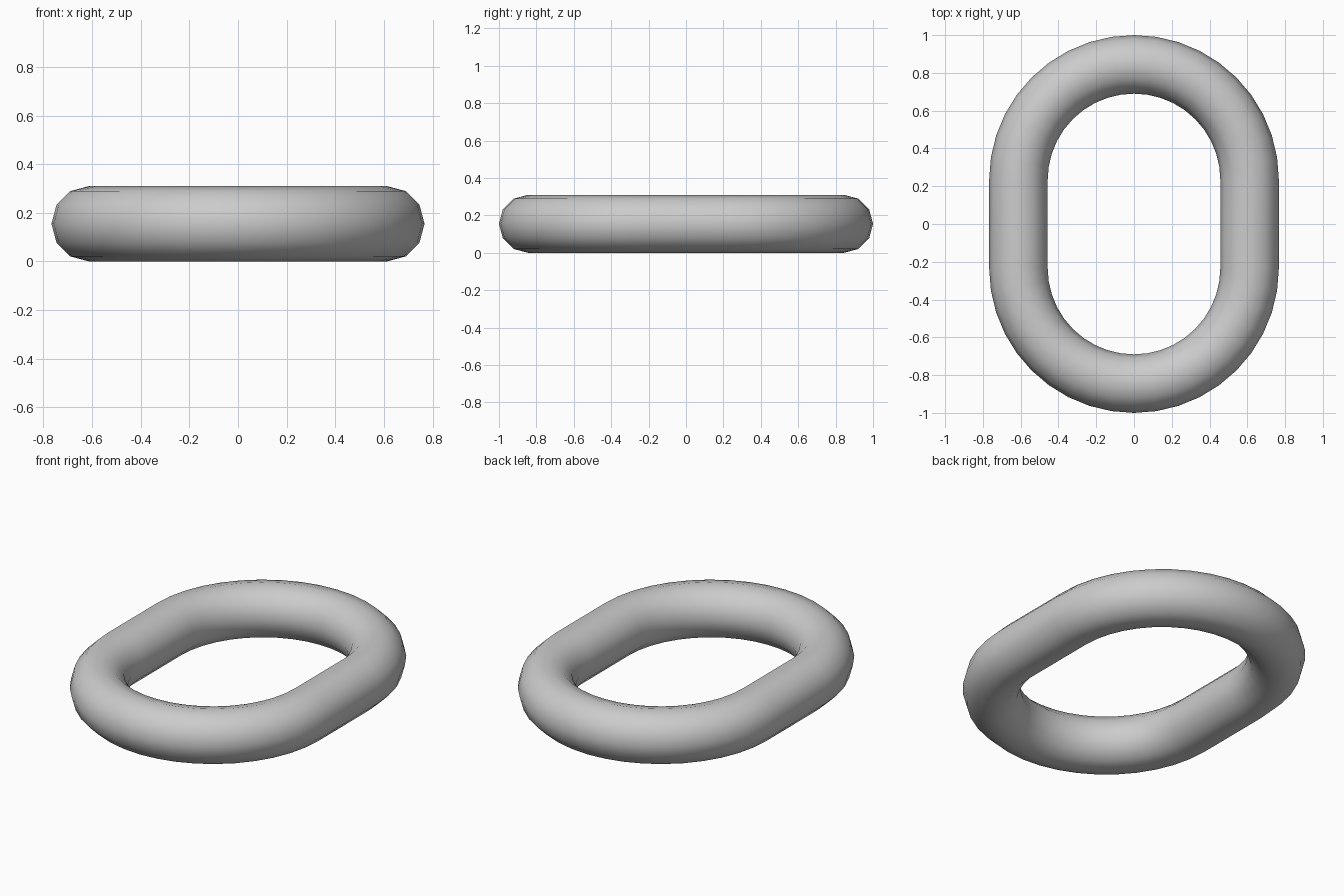
import bpy, bmesh
from math import sin, cos, pi

if "Cube" in bpy.data.objects:
    bpy.data.objects.remove(bpy.data.objects["Cube"])

TUBE = 0.155          # radius of the rod
BEND = 0.612          # centreline radius of the round ends
HALF = 1 - TUBE - BEND  # half length of the straight sides
SIDES, ARC = 12, 20

# Centreline stations: two half circles joined by straight sides
stations = []
for start, cy in ((0, HALF), (pi, -HALF)):
    for i in range(ARC + 1):
        stations.append((start + pi * i / ARC, cy))

# Sweep the round section along the closed path
bm = bmesh.new()
rings = []
for a, cy in stations:
    ring = []
    for k in range(SIDES):
        t = 2 * pi * k / SIDES
        r = BEND + TUBE * cos(t)
        ring.append(bm.verts.new((r * cos(a), cy + r * sin(a), TUBE + TUBE * sin(t))))
    rings.append(ring)
for n, ring in enumerate(rings):
    nxt = rings[(n + 1) % len(rings)]
    for k in range(SIDES):
        j = (k + 1) % SIDES
        bm.faces.new((ring[k], nxt[k], nxt[j], ring[j]))
bmesh.ops.recalc_face_normals(bm, faces=bm.faces)
for f in bm.faces:
    f.smooth = True

mesh = bpy.data.meshes.new("chain_link")
bm.to_mesh(mesh)
bm.free()
bpy.context.collection.objects.link(bpy.data.objects.new("chain_link", mesh))
